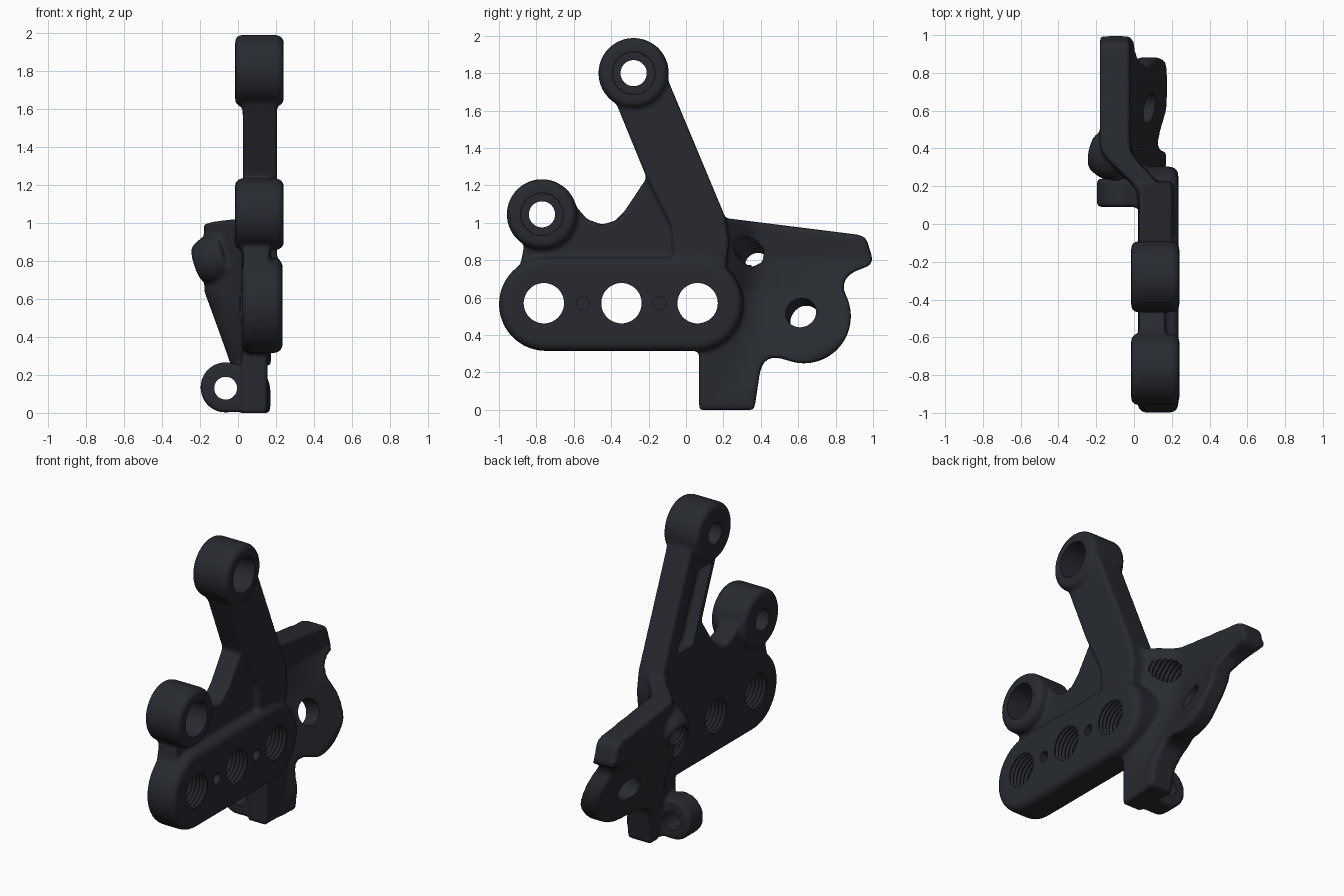
import bpy, bmesh
from math import cos, sin, pi, radians
from mathutils import Vector

if "Cube" in bpy.data.objects:
    bpy.data.objects.remove(bpy.data.objects["Cube"])


def bake(o):
    """Apply all modifiers of an object."""
    dg = bpy.context.evaluated_depsgraph_get()
    mesh = bpy.data.meshes.new_from_object(o.evaluated_get(dg))
    o.modifiers.clear()
    o.data = mesh


def make(name, bm):
    bmesh.ops.recalc_face_normals(bm, faces=bm.faces[:])
    mesh = bpy.data.meshes.new(name)
    bm.to_mesh(mesh)
    bm.free()
    o = bpy.data.objects.new(name, mesh)
    bpy.context.collection.objects.link(o)
    return o


def arc(cy, cz, r, a0, a1, n=16):
    return [(cy + r * cos(radians(a0 + (a1 - a0) * i / n)),
             cz + r * sin(radians(a0 + (a1 - a0) * i / n))) for i in range(n + 1)]


def clamp(t):
    return min(max(t, 0), 1)


def prism(name, pts, x0, x1, bevel=0):
    """Extrude a y-z outline from x0 to x1."""
    bm = bmesh.new()
    a = [bm.verts.new((x0, y, z)) for y, z in pts]
    b = [bm.verts.new((x1, y, z)) for y, z in pts]
    n = len(pts)
    bm.faces.new(a)
    bm.faces.new(b)
    for i in range(n):
        bm.faces.new((a[i], a[(i + 1) % n], b[(i + 1) % n], b[i]))
    o = make(name, bm)
    if bevel:
        m = o.modifiers.new("Bevel", 'BEVEL')
        m.width, m.segments, m.limit_method = bevel, 4, 'ANGLE'
        m.angle_limit = radians(40)
        bake(o)
    return o


def lathe(name, rings, origin, axis=(1, 0, 0), n=48):
    """Solid of revolution: rings are (distance along axis, radius)."""
    q = Vector(axis).to_track_quat('X', 'Z')
    bm = bmesh.new()
    loops = [[bm.verts.new(Vector(origin) + q @ Vector(
        (t, r * cos(2 * pi * i / n), r * sin(2 * pi * i / n)))) for i in range(n)]
        for t, r in rings]
    for a, b in zip(loops, loops[1:]):
        for i in range(n):
            bm.faces.new((a[i], a[(i + 1) % n], b[(i + 1) % n], b[i]))
    bm.faces.new(loops[0])
    bm.faces.new(loops[-1])
    return make(name, bm)


def thread(name, r, t0, t1, origin, axis=(1, 0, 0)):
    """Ridged cutter for a threaded hole."""
    rings = [(t0 + i * 0.013, r + 0.010 * (i % 2)) for i in range(int((t1 - t0) / 0.013))]
    return lathe(name, rings, origin, axis)


def join(objs, name):
    with bpy.context.temp_override(active_object=objs[0], object=objs[0],
                                   selected_objects=objs, selected_editable_objects=objs):
        bpy.ops.object.join()
    objs[0].name = name
    return objs[0]


def remesh(o, size):
    m = o.modifiers.new("Remesh", 'REMESH')
    m.mode, m.voxel_size, m.use_smooth_shade = 'VOXEL', size, True


solids = []

# Main bar with rounded ends
solids.append(prism("main_bar", arc(0.055, 0.565, 0.25, -90, 90, 20)
                    + arc(-0.75, 0.565, 0.25, 90, 270, 20), 0.02, 0.235, 0.045))

# Web between bar, small boss and arm
solids.append(prism("web", [(-0.9, 0.7), (-0.865, 0.88), (-0.77, 1.05), (-0.59, 1.09),
                            (-0.53, 1.02), (-0.45, 0.99), (-0.38, 1.01), (-0.33, 1.06),
                            (-0.21, 1.24), (0, 1.2), (0.1, 0.7)], 0.025, 0.165))

# Upright arm
solids.append(prism("arm", [(-0.28, 1.8), (-0.39, 1.68), (-0.21, 1.24), (-0.08, 0.98),
                            (-0.05, 0.65), (0.2, 0.65), (0.23, 0.9), (0.21, 1.03),
                            (-0.095, 1.76)], 0.025, 0.205))

# Pivot bosses
BOSSES = ((-0.77, 1.045), (-0.28, 1.8))
for y, z in BOSSES:
    solids.append(lathe("boss", [(-0.015, 0.165), (0.005, 0.188), (0.21, 0.188), (0.24, 0.168)],
                        (0, y, z)))

# Rear plate with foot: flat outline, then bent, tilted and turned outwards at the lug
outline = ([(0.0, 0.5), (0.0, 1.02), (0.21, 1.025), (0.93, 0.935), (0.965, 0.915),
            (1.0, 0.80), (0.98, 0.77), (0.89, 0.735), (0.85, 0.70), (0.84, 0.65)]
           + arc(0.63, 0.5, 0.252, 28, -100, 20)
           + [(0.49, 0.28), (0.44, 0.275), (0.41, 0.25), (0.395, 0.2), (0.365, 0.0),
              (0.07, 0.0), (0.07, 0.45)])
plate = prism("rear_plate", outline, 0, 0.17)
remesh(plate, 0.018)
bake(plate)
for v in plate.data.vertices:
    x, y, z = v.co
    s = clamp((y - 0.14) / 0.28)
    s = s * s * (3 - 2 * s)
    low = clamp((0.8 - z) / 0.16)
    lug = 0.092 + 0.2 * (y - 0.63) * low - 0.37 * (z - 0.5)
    lug = min(max(lug, -0.02), 0.175)
    rear = (0.13 + 0.045 * clamp((0.62 - y) / 0.17)) * low + 0.16 * (1 - low)
    thick = 0.135 * (1 - s) + rear * s
    v.co.x = 0.155 * (1 - s) + lug * s - (0.17 - x) / 0.17 * thick
solids.append(plate)

# Boss for the slanted threaded hole
SLANT = (-1, 0.2, -0.33)
solids.append(lathe("slanted_boss", [(0.06, 0.13), (0.16, 0.13), (0.215, 0.105), (0.232, 0.09)],
                    (0.0, 0.34, 0.85), SLANT))

# Lower lug, with its hole running front to back
solids.append(lathe("lower_lug", [(0, 0.132), (0.15, 0.132)], (-0.065, 0.09, 0.134), (0, 1, 0)))
solids.append(prism("lug_neck", [(0.09, 0.005), (0.24, 0.005), (0.24, 0.25), (0.09, 0.25)],
                    -0.07, 0.08))

# Blend everything into one casting
bracket = join(solids, "bracket")
remesh(bracket, 0.011)
sm = bracket.modifiers.new("Soften", 'SMOOTH')
sm.factor, sm.iterations = 0.5, 9
bake(bracket)

# Holes
cuts = [thread("bar_hole", 0.108, -0.25, 0.25, (0.12, y, 0.57)) for y in (-0.76, -0.345, 0.062)]
cuts += [lathe("dowel_hole", [(0.17, 0.035), (0.4, 0.035)], (0, y, 0.57), n=24)
         for y in (-0.552, -0.142)]
cuts += [lathe("boss_hole", [(-0.2, 0.07), (0.09, 0.07), (0.09, 0.112), (0.4, 0.116)],
               (0, y, z)) for y, z in BOSSES]
cuts.append(lathe("plate_hole", [(-0.3, 0.083), (0.3, 0.083)], (0.03, 0.625, 0.5),
                  (1, -0.2, 0.37)))
cuts.append(thread("slanted_hole", 0.068, -0.14, 0.4, (-0.02, 0.345, 0.835), SLANT))
cuts.append(lathe("lug_hole", [(-0.1, 0.06), (0.2, 0.06)], (-0.065, 0.1, 0.13), (0, 1, 0)))
# Recess in the back of the arm
cuts.append(prism("arm_recess", [(-0.31, 1.59), (-0.14, 1.59), (0.06, 1.12), (-0.11, 1.12)],
                  -0.1, 0.1, 0.02))
cutter = join(cuts, "hole_cutter")
cutter.hide_render = True

b = bracket.modifiers.new("Holes", 'BOOLEAN')
b.operation, b.solver, b.object = 'DIFFERENCE', 'EXACT', cutter
bake(bracket)
bpy.data.objects.remove(cutter)

# Shading and colour
bpy.ops.object.select_all(action='DESELECT')
bracket.select_set(True)
bpy.context.view_layer.objects.active = bracket
bpy.ops.object.shade_smooth_by_angle(angle=radians(40))
mat = bpy.data.materials.new("dark_metal")
mat.diffuse_color = (0.02, 0.023, 0.029, 1)
mat.use_nodes = True
mat.node_tree.nodes["Principled BSDF"].inputs["Base Color"].default_value = mat.diffuse_color
bracket.data.materials.clear()
bracket.data.materials.append(mat)
